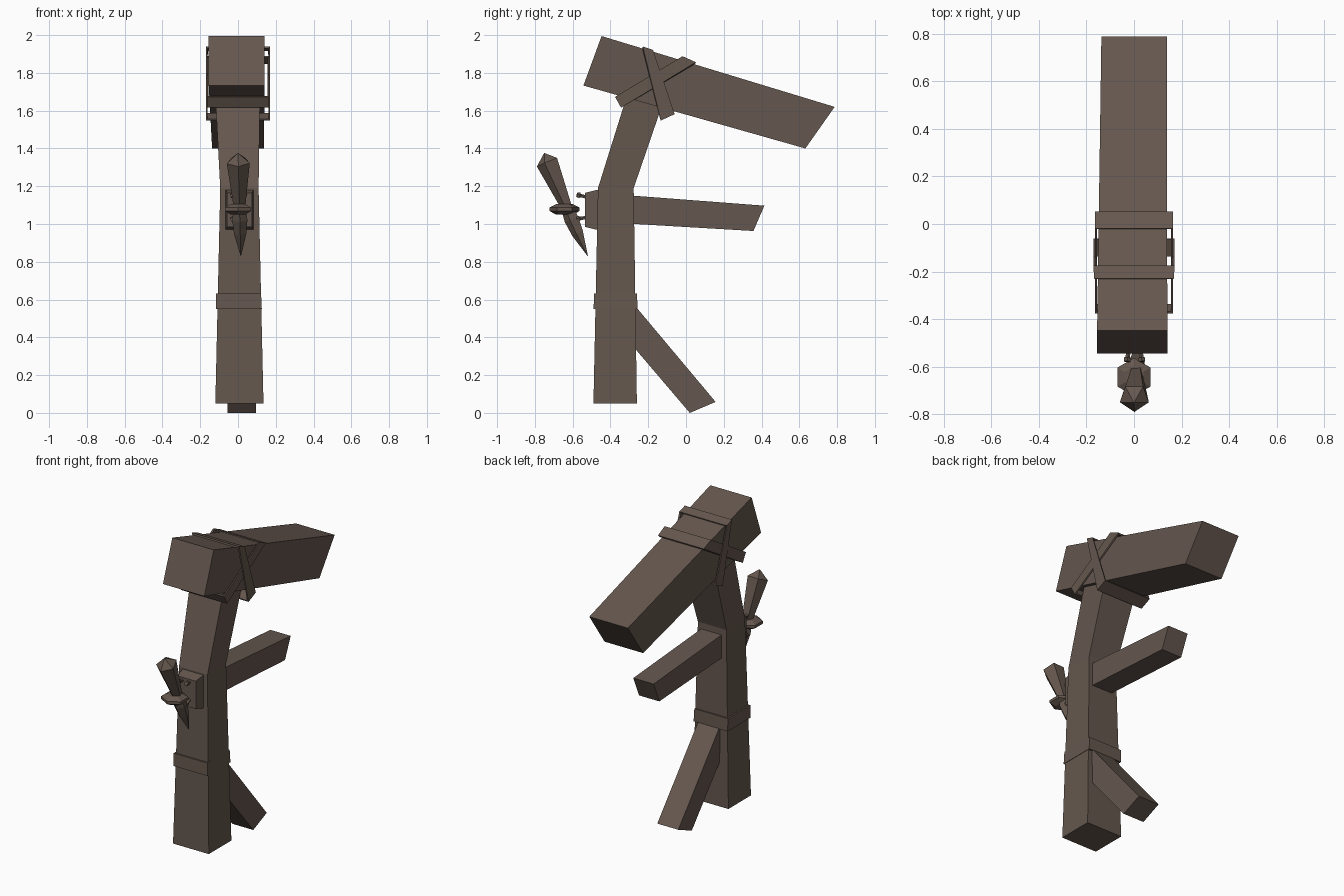
import bpy, math
from mathutils import Vector

if "Cube" in bpy.data.objects:
    bpy.data.objects.remove(bpy.data.objects["Cube"])

wood = bpy.data.materials.new("dark brown wood")
wood.diffuse_color = (0.13, 0.096, 0.077, 1)
wood.use_nodes = True
wood.node_tree.nodes["Principled BSDF"].inputs["Base Color"].default_value = wood.diffuse_color


def make(name, verts, faces):
    me = bpy.data.meshes.new(name)
    me.from_pydata([tuple(v) for v in verts], [], faces)
    me.materials.append(wood)
    ob = bpy.data.objects.new(name, me)
    bpy.context.collection.objects.link(ob)
    return ob


def skin(name, rings):
    """Closed solid through rings with equal point counts."""
    n = len(rings[0])
    verts = [p for r in rings for p in r]
    faces = [tuple(reversed(range(n))), tuple(range(len(verts) - n, len(verts)))]
    for k in range(len(rings) - 1):
        for i in range(n):
            j = (i + 1) % n
            faces.append((k * n + i, k * n + j, (k + 1) * n + j, (k + 1) * n + i))
    return make(name, verts, faces)


def timber(name, stations):
    """Each station: front/upper (y, z), back/lower (y, z), left x, right x."""
    rings = [[(l, *a), (r, *a), (r, *b), (l, *b)] for a, b, l, r in stations]
    return skin(name, rings)


def spindle(name, start, end, profile, sides):
    """Faceted turned shape: profile of (distance, radius) along start-end."""
    start, end = Vector(start), Vector(end)
    d = (end - start).normalized()
    u = Vector((0, -1, 0)) if abs(d.y) < 0.9 else Vector((0, 0, 1))
    u = (u - d * u.dot(d)).normalized()
    v = d.cross(u)
    rings = []
    for t, r in profile:
        ang = [2 * math.pi * i / sides for i in range(sides)]
        rings.append([start + d * t + (u * math.cos(a) + v * math.sin(a)) * r for a in ang])
    return skin(name, rings)


def strap(name, top, bottom, half):
    """Thin band looped around the beam."""
    verts = []
    for x, edge in ((-half, top), (half, top), (half, bottom), (-half, bottom)):
        verts += [(x, *edge[0]), (x, *edge[1])]
    faces = [(2 * i, 2 * i + 1, (2 * i + 3) % 8, (2 * i + 2) % 8) for i in range(4)]
    ob = make(name, verts, faces)
    m = ob.modifiers.new("thickness", 'SOLIDIFY')
    m.thickness = 0.012
    m.offset = 0
    return ob


# main timbers
timber("bent_post", [((-.49, .05), (-.26, .05), -.12, .135),
                     ((-.466, 1.19), (-.277, 1.19), -.094, .109),
                     ((-.30, 1.72), (-.095, 1.72), -.122, .117)])
timber("top_beam", [((-.447, 1.995), (-.543, 1.733), -.155, .14),
                    ((.787, 1.62), (.632, 1.40), -.137, .138)])
timber("middle_arm", [((-.32, 1.153), (-.32, 1.003), -.06, .085),
                      ((.415, 1.097), (.357, .963), -.06, .085)])
timber("lower_brace", [((-.32, .627), (-.32, .399), -.055, .095),
                       ((.157, .058), (.02, .0), -.055, .095)])

# band around the post
timber("post_band", [((-.489, .55), (-.257, .55), -.117, .126),
                     ((-.487, .632), (-.259, .632), -.117, .122)])

# crossed straps tying beam to post
strap("rear_strap", ((-.23, 1.935), (-.175, 1.918)), ((-.135, 1.552), (-.062, 1.585)), .165)
strap("front_strap", ((-.02, 1.885), (.05, 1.852)), ((-.372, 1.675), (-.34, 1.618)), .16)

# mounting block and nails on the post front
timber("mount_block", [((-.45, 1.18), (-.45, .97), -.065, .082),
                       ((-.475, 1.18), (-.475, .97), -.065, .082),
                       ((-.535, 1.165), (-.535, .985), -.058, .074)])
for z, tilt in ((1.14, .015), (1.035, -.01)):
    for x in (-.022, .026):
        spindle("nail", (x, -.52, z), (x * 1.3, -.58, z + tilt),
                [(0, .009), (.042, .01), (.045, .016), (.06, .014)], 5)

# dagger: pommel, grip and blade, then the guard
spindle("dagger", (0, -.75, 1.375), (.015, -.52, .83),
        [(0, .002), (.05, .064), (.30, .033), (.38, .042), (.46, .034), (.592, .001)], 5)
spindle("dagger_guard", (0, -.643, 1.105), (0, -.643, 1.05),
        [(0, .045), (.018, .08), (.036, .08), (.055, .045)], 6)

# consistent outward normals
import bmesh
for ob in bpy.data.objects:
    bm = bmesh.new()
    bm.from_mesh(ob.data)
    bmesh.ops.recalc_face_normals(bm, faces=bm.faces)
    bm.to_mesh(ob.data)
    bm.free()
